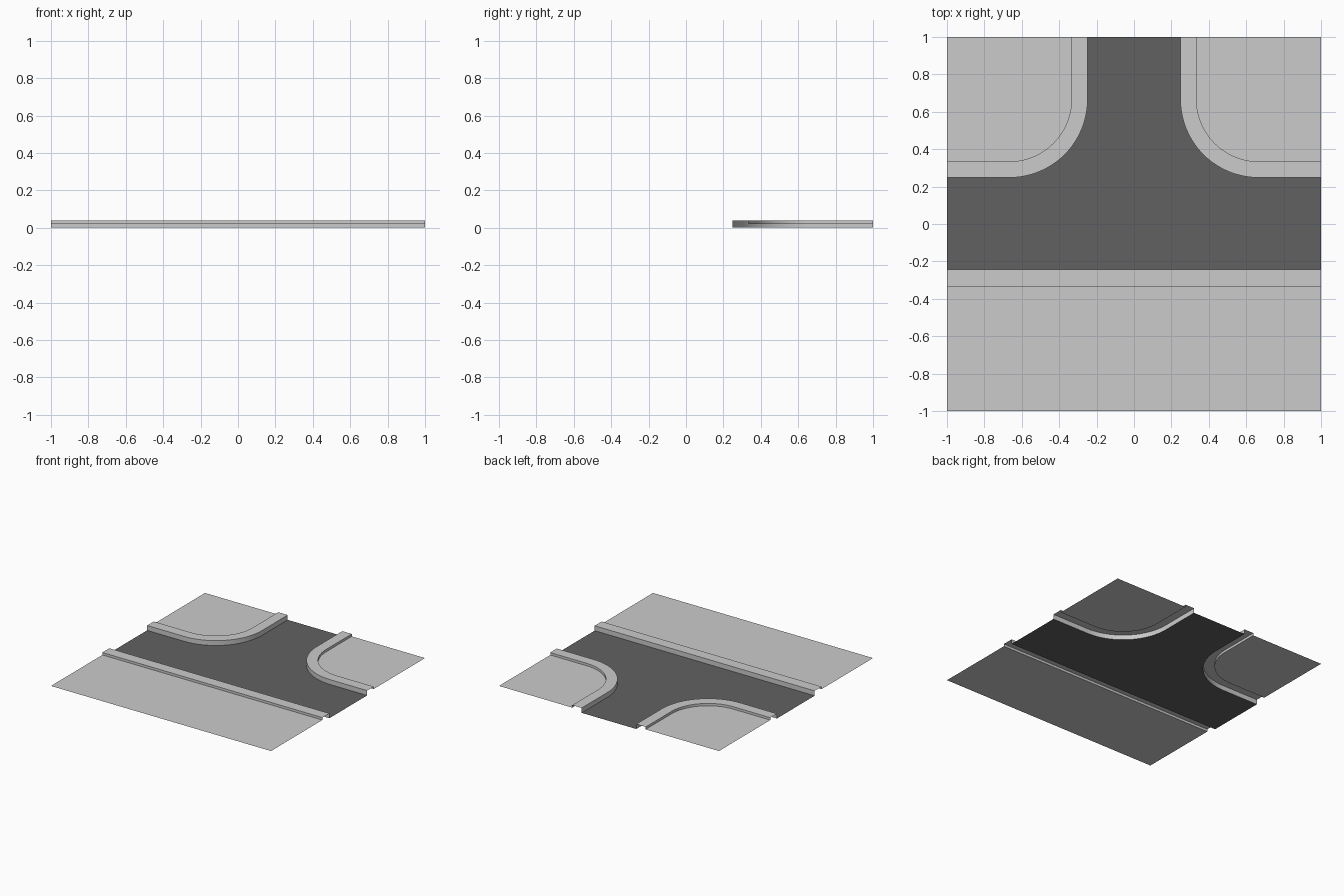
import bpy
import math

if "Cube" in bpy.data.objects:
    bpy.data.objects.remove(bpy.data.objects["Cube"])

ROAD, KERB, SOUTH, SOUTH_BACK = 0.248, 0.334, -0.242, -0.333
TOP, PAVE = 0.04, 0.02
CENTRE = 0.667
SEGMENTS = 24


def make_object(name, verts, faces):
    mesh = bpy.data.meshes.new(name)
    mesh.from_pydata(verts, [], faces)
    obj = bpy.data.objects.new(name, mesh)
    bpy.context.collection.objects.link(obj)
    return obj


def corner_path(edge):
    """Straight run, quarter turn, straight run at a given distance from the road axis."""
    r = CENTRE - edge
    pts = [(edge, 1.0)]
    for i in range(SEGMENTS + 1):
        a = math.pi + math.pi / 2 * i / SEGMENTS
        pts.append((CENTRE + r * math.cos(a), CENTRE + r * math.sin(a)))
    return pts + [(1.0, edge)]


def side_path(y):
    return [(1.0, y), (-1.0, y)]


def kerb(name, road_path, back_path):
    """Open stepped strip: road face, flat top, short back face."""
    rows = [(road_path, 0), (road_path, TOP), (back_path, TOP), (back_path, PAVE)]
    n = len(road_path)
    verts = [(x, y, z) for path, z in rows for x, y in path]
    faces = [(k * n + i, k * n + i + 1, (k + 1) * n + i + 1, (k + 1) * n + i)
             for k in range(3) for i in range(n - 1)]
    return make_object(name, verts, faces)


def sheet(name, outline, z):
    return make_object(name, [(x, y, z) for x, y in outline], [tuple(range(len(outline)))])


# Rounded kerbs and pavements at the two junction corners
outer, inner = corner_path(ROAD), corner_path(KERB)
corner_parts = [kerb("corner_kerbs", outer, inner),
                sheet("corner_pavements", inner + [(1, 1)], PAVE)]
for obj in corner_parts:
    mod = obj.modifiers.new("mirror", 'MIRROR')
    mod.use_mirror_merge = False

# Straight kerb and pavement along the front
kerb("front_kerb", side_path(SOUTH), side_path(SOUTH_BACK))
sheet("front_pavement", side_path(SOUTH_BACK) + [(-1, -1), (1, -1)], PAVE)

# Dark road surface
left = [(-x, y) for x, y in outer]
road = sheet("road", [(-1, SOUTH), (1, SOUTH)] + outer[::-1] + left, 0)
asphalt = bpy.data.materials.new("asphalt")
asphalt.diffuse_color = (0.12, 0.12, 0.12, 1)
asphalt.use_nodes = True
asphalt.node_tree.nodes["Principled BSDF"].inputs["Base Color"].default_value = asphalt.diffuse_color
road.data.materials.append(asphalt)

# Smooth the curved kerb faces, keep the step edges sharp
bpy.ops.object.select_all(action='DESELECT')
corner_parts[0].select_set(True)
bpy.context.view_layer.objects.active = corner_parts[0]
bpy.ops.object.shade_smooth_by_angle(angle=math.radians(30))
